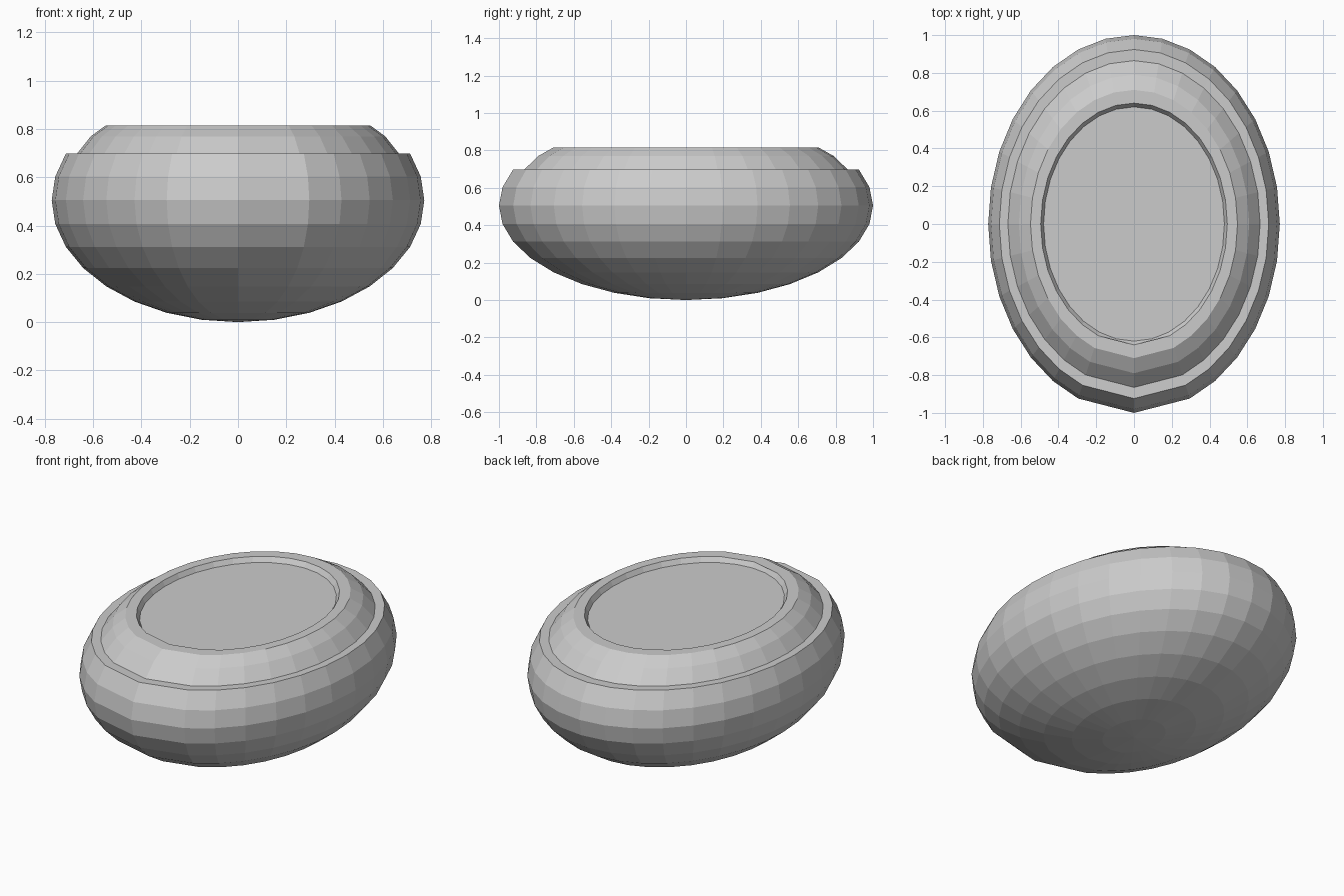
import bpy, bmesh, math

if "Cube" in bpy.data.objects:
    bpy.data.objects.remove(bpy.data.objects["Cube"])

X_SCALE = 0.772   # the body is an ellipse: narrower in x than in y
STEP = math.pi / 16
# 32 sides, with the two pairs of faces at the front merged into wide ones
ANGLES_FINE = [i * STEP for i in range(32)]
ANGLES_BODY = [i * STEP for i in range(32) if i not in (23, 25)]


def lathe(name, profile, angles, cap_start=False, cap_end=False):
    """Sweep (radius, z) points around an elliptical path with flat faces."""
    bm = bmesh.new()
    rings = []
    for r, z in profile:
        if r == 0:
            rings.append([bm.verts.new((0, 0, z))])
        else:
            rings.append([bm.verts.new((r * X_SCALE * math.cos(a), r * math.sin(a), z))
                          for a in angles])
    n = len(angles)
    for lo, hi in zip(rings, rings[1:]):
        for i in range(n):
            j = (i + 1) % n
            if len(lo) == 1:
                bm.faces.new((lo[0], hi[j], hi[i]))
            else:
                bm.faces.new((lo[i], lo[j], hi[j], hi[i]))
    if cap_start:
        bm.faces.new(rings[0][::-1])
    if cap_end:
        bm.faces.new(rings[-1])
    mesh = bpy.data.meshes.new(name)
    bm.to_mesh(mesh)
    bm.free()
    obj = bpy.data.objects.new(name, mesh)
    bpy.context.collection.objects.link(obj)
    return obj


# Outer bowl: squashed sphere cut two rings above its middle, with a flat ledge
bowl = [(math.sin(k * STEP), 0.505 - 0.505 * math.cos(k * STEP)) for k in range(11)]
bowl[0] = (0, 0)
lathe("outer_bowl", bowl + [(0.865, 0.697)], ANGLES_BODY)

# Upper collar: smaller dome rising from the ledge
lathe("upper_collar", [(0.865, 0.697), (0.79, 0.77), (0.71, 0.815), (0.64, 0.815)], ANGLES_BODY)

# Recessed top: short sloping wall down to a flat plate
lathe("recessed_plate", [(0.64, 0.815), (0.62, 0.787)], ANGLES_FINE, cap_end=True)
